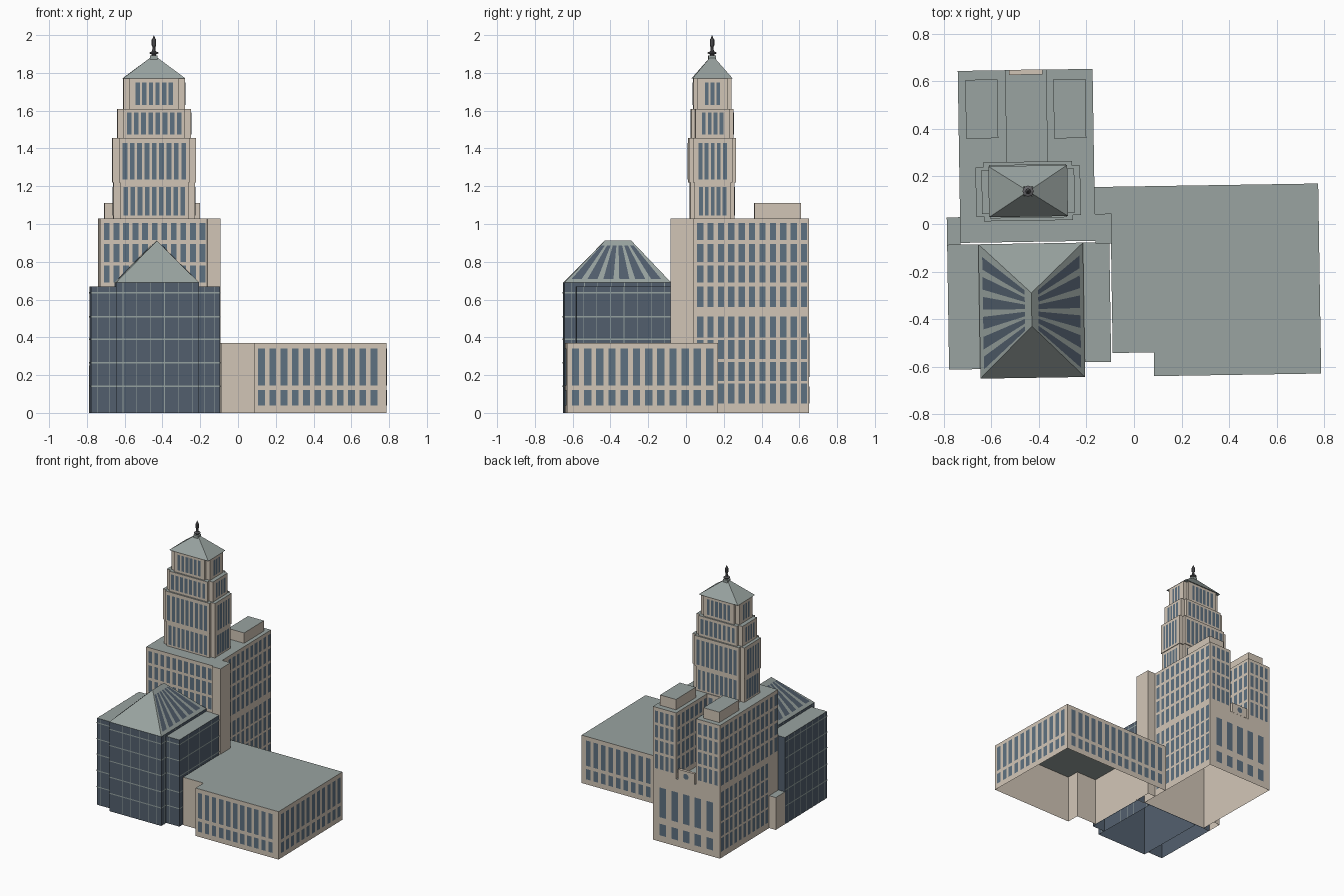
import bpy, math
from mathutils import Vector, Matrix

if "Cube" in bpy.data.objects:
    bpy.data.objects.remove(bpy.data.objects["Cube"])

TURN = Matrix.Rotation(math.radians(0.9), 4, 'Z')   # whole site is slightly turned


def material(name, r, g, b):
    m = bpy.data.materials.new(name)
    m.diffuse_color = (r, g, b, 1)
    m.use_nodes = True
    m.node_tree.nodes["Principled BSDF"].inputs["Base Color"].default_value = m.diffuse_color
    return m


STONE = material("stone", 0.64, 0.56, 0.47)
ROOF = material("roof", 0.32, 0.37, 0.355)
WINDOW = material("window", 0.11, 0.165, 0.22)
GLASS = material("dark_glass", 0.085, 0.115, 0.155)
BAR = material("glazing_bar", 0.30, 0.36, 0.35)
METAL = material("metal", 0.12, 0.12, 0.13)


def make(name, verts, faces, mats, ids=None):
    me = bpy.data.meshes.new(name)
    me.from_pydata([TURN @ Vector(v) for v in verts], [], faces)
    for m in mats:
        me.materials.append(m)
    for p, i in zip(me.polygons, ids or []):
        p.material_index = i
    ob = bpy.data.objects.new(name, me)
    bpy.context.collection.objects.link(ob)
    return ob


def prism(name, plan, z0, z1, wall=STONE, top=ROOF, closed=False):
    """Counter-clockwise plan pulled up into walls with a roof."""
    n = len(plan)
    verts = [(x, y, z) for z in (z0, z1) for x, y in plan]
    faces = [(i, (i + 1) % n, n + (i + 1) % n, n + i) for i in range(n)]
    faces.append(tuple(range(n, 2 * n)))
    ids = [0] * n + [1]
    if closed:
        faces.append(tuple(reversed(range(n))))
        ids.append(0)
    return make(name, verts, faces, [wall, top], ids)


def rect(x0, y0, x1, y1):
    return [(x0, y0), (x1, y0), (x1, y1), (x0, y1)]


def panes(name, a, b, cols, rows, fill=0.6, mat=WINDOW, off=0.003):
    """Grid of panes on the wall from a to b (left to right seen from outside)."""
    a, b = Vector((*a, 0)), Vector((*b, 0))
    d = (b - a) / cols
    out = Vector((d.y, -d.x, 0)).normalized() * off
    verts, faces = [], []
    for z0, z1 in rows:
        for c in range(cols):
            l = a + d * (c + 0.5 - fill / 2) + out
            r = a + d * (c + 0.5 + fill / 2) + out
            k = len(verts)
            verts += [(l.x, l.y, z0), (r.x, r.y, z0), (r.x, r.y, z1), (l.x, l.y, z1)]
            faces.append((k, k + 1, k + 2, k + 3))
    make(name, verts, faces, [mat])


def lathe(name, profile, cx, cy, n, mat):
    verts = [(cx + r * math.cos(2 * math.pi * i / n), cy + r * math.sin(2 * math.pi * i / n), z)
             for r, z in profile for i in range(n)]
    faces = [(j * n + i, j * n + (i + 1) % n, (j + 1) * n + (i + 1) % n, (j + 1) * n + i)
             for j in range(len(profile) - 1) for i in range(n)]
    return make(name, verts, faces, [mat])


# Low wing on the right, with a stepped front corner
prism("low_wing", [(-0.098, -0.541), (0.075, -0.541), (0.075, -0.641), (0.777, -0.641),
                   (0.777, 0.158), (-0.164, 0.158), (-0.164, 0.045), (-0.098, 0.045)], 0, 0.37)
rows = [(0.04, 0.12), (0.145, 0.34)]
panes("low_wing_front_windows", (0.085, -0.641), (0.74, -0.641), 11, rows)
panes("low_wing_side_windows", (0.777, -0.63), (0.777, 0.145), 12, rows)
panes("low_wing_back_windows", (0.75, 0.158), (-0.14, 0.158), 14, rows)

# Main block: full base, then a U-shaped upper part with a recess at the back
L, R, F, B = -0.731, -0.164, -0.068, 0.655
NL, NR, NB = -0.53, -0.36, 0.267
prism("main_base", rect(L, F, R, B), 0, 0.52)
prism("main_upper", [(L, F), (R, F), (R, B), (NR, B), (NR, NB), (NL, NB), (NL, B), (L, B)], 0.52, 1.03)
low = [(0.05, 0.155), (0.17, 0.27), (0.285, 0.385), (0.40, 0.51)]
high = [(0.56, 0.67), (0.69, 0.78), (0.80, 0.895), (0.915, 1.005)]
panes("main_right_windows", (R, 0.05), (R, B), 11, low + high)
panes("main_left_windows", (L, B), (L, 0.045), 11, low + high)
panes("main_left_front_windows", (L, 0.045), (L, F), 2, high)
panes("main_front_windows", (L + 0.01, F), (R, F), 11, high[1:])
panes("main_back_windows", (-0.20, B), (-0.695, B), 5, [(0.05, 0.14), (0.19, 0.42)], 0.55)
panes("right_arm_back_windows", (R - 0.01, B), (NR + 0.01, B), 4, high)
panes("left_arm_back_windows", (NL - 0.01, B), (L + 0.01, B), 4, high)
panes("recess_left_windows", (NL, NB), (NL, B), 7, high)
panes("recess_right_windows", (NR, B), (NR, NB), 7, high)
panes("recess_back_windows", (NR, NB), (NL, NB), 3, high)

# Back parapet with a round medallion
prism("back_parapet", rect(-0.515, B - 0.02, -0.375, B + 0.001), 0.52, 0.60, top=STONE)
ring = [(-0.445 + 0.022 * math.cos(t * math.pi / 8), 0.56 + 0.022 * math.sin(t * math.pi / 8))
        for t in range(16)]
make("medallion", [(x, B + 0.004, z) for x, z in ring], [tuple(reversed(range(16)))], [WINDOW])

# Roof houses, stair pier and small side annex
for side, x, y in (("left", -0.70, 0.37), ("right", -0.33, 0.365)):
    prism(side + "_roof_house", rect(x, y, x + 0.135, y + 0.247), 1.03, 1.11)
prism("stair_pier", rect(R, F - 0.012, R + 0.07, 0.045), 0, 1.03)
prism("side_annex", rect(-0.787, F - 0.01, L, 0.04), 0, 0.25)

# Stepped tower: four tiers with notched corners
TX, TY = -0.443, 0.145
tiers = [("first", 0.215, 0.117, 1.03, 1.22, 0.17, 9, 0.078, 5, (1.045, 1.195)),
         ("second", 0.22, 0.124, 1.22, 1.455, 0.175, 9, 0.08, 5, (1.235, 1.43)),
         ("third", 0.195, 0.112, 1.455, 1.61, 0.152, 8, 0.063, 4, (1.475, 1.59)),
         ("fourth", 0.163, 0.10, 1.61, 1.77, 0.105, 6, 0.045, 3, (1.63, 1.75))]
for nm, hx, hy, z0, z1, wx, nx, wy, ny, row in tiers:
    ix, iy = hx - 0.033, hy - 0.02
    quarter = [(hx, iy), (ix, iy), (ix, hy)]
    plan = []
    for sx, sy, flip in ((1, 1, 1), (-1, 1, -1), (-1, -1, 1), (1, -1, -1)):
        plan += [(TX + sx * x, TY + sy * y) for x, y in quarter[::flip]]
    prism(nm + "_tier", plan, z0, z1, closed=True)
    for s, lab in ((1, "front_right"), (-1, "back_left")):
        panes(f"{nm}_tier_{lab}_long_windows", (TX - s * wx, TY - s * hy), (TX + s * wx, TY - s * hy),
              nx, [row], 0.65)
        panes(f"{nm}_tier_{lab}_end_windows", (TX + s * hx, TY - s * wy), (TX + s * hx, TY + s * wy),
              ny, [row], 0.65)

# Tower hip roof and finial
hx, hy = 0.166, 0.107
make("tower_roof", [(x, y, 1.77) for x, y in rect(TX - hx, TY - hy, TX + hx, TY + hy)] + [(TX, TY, 1.895)],
     [(0, 1, 4), (1, 2, 4), (2, 3, 4), (3, 0, 4), (3, 2, 1, 0)], [ROOF])
prism("finial_base", rect(TX - 0.02, TY - 0.02, TX + 0.02, TY + 0.02), 1.868, 1.892, ROOF, ROOF, True)
lathe("finial", [(0.012, 1.89), (0.012, 1.898), (0.024, 1.903), (0.024, 1.908), (0.01, 1.914),
                 (0.007, 1.935), (0.012, 1.945), (0.012, 1.975), (0.006, 1.985), (0.0005, 2.0)],
      TX, TY, 8, METAL)

# Glass building: tall centre with two lower side bays
GX0, GX1, GY0, GY1 = -0.656, -0.216, -0.64, -0.075
bays = [("glass_centre", rect(GX0, GY0, GX1, GY1), 0.69, 6, 8),
        ("glass_left_bay", rect(-0.787, -0.60, GX0, GY1), 0.67, 2, 7),
        ("glass_right_bay", rect(GX1, -0.578, -0.105, GY1), 0.67, 2, 7)]
levels = [(z - 0.004, z + 0.004) for z in (0.14, 0.265, 0.39, 0.51, 0.635)]
for nm, plan, top, nx, ny in bays:
    prism(nm, plan, 0, top, GLASS)
    walls = [("front", plan[0], plan[1], nx)]
    if nm != "glass_left_bay":
        walls.append(("right", plan[1], plan[2], ny))
    if nm != "glass_right_bay":
        walls.append(("left", plan[3], plan[0], ny))
    for w, a, b, n in walls:
        panes(f"{nm}_{w}_floor_lines", a, b, 1, levels, 1.0, BAR)
        panes(f"{nm}_{w}_mullions", a, b, n, [(0, top)], 0.05, BAR, 0.002)

# Hipped glass roof with fanning strips on its two long sides
RX, RY0, RY1, Z0, Z1 = -0.436, -0.423, -0.283, 0.69, 0.912
make("glass_roof", [(x, y, Z0) for x, y in rect(GX0, GY0, GX1, GY1)] + [(RX, RY0, Z1), (RX, RY1, Z1)],
     [(0, 1, 4), (1, 2, 5, 4), (2, 3, 5), (3, 0, 4, 5)], [ROOF])
for lab, gx, s in (("right", GX1, 1), ("left", GX0, -1)):
    verts, faces = [], []
    for i in range(6):
        u0, u1 = 0.04 + i * 0.158, 0.04 + i * 0.158 + 0.10
        k = len(verts)
        for u, t in ((u0, 0.08), (u1, 0.08), (u1, 0.88), (u0, 0.88)):
            y = (GY0 + (GY1 - GY0) * u) * (1 - t) + (RY0 + (RY1 - RY0) * u) * t
            verts.append((gx + (RX - gx) * t + s * 0.002, y, Z0 + (Z1 - Z0) * t + 0.002))
        faces.append((k, k + 1, k + 2, k + 3)[::s])
    make(lab + "_roof_strips", verts, faces, [GLASS])
